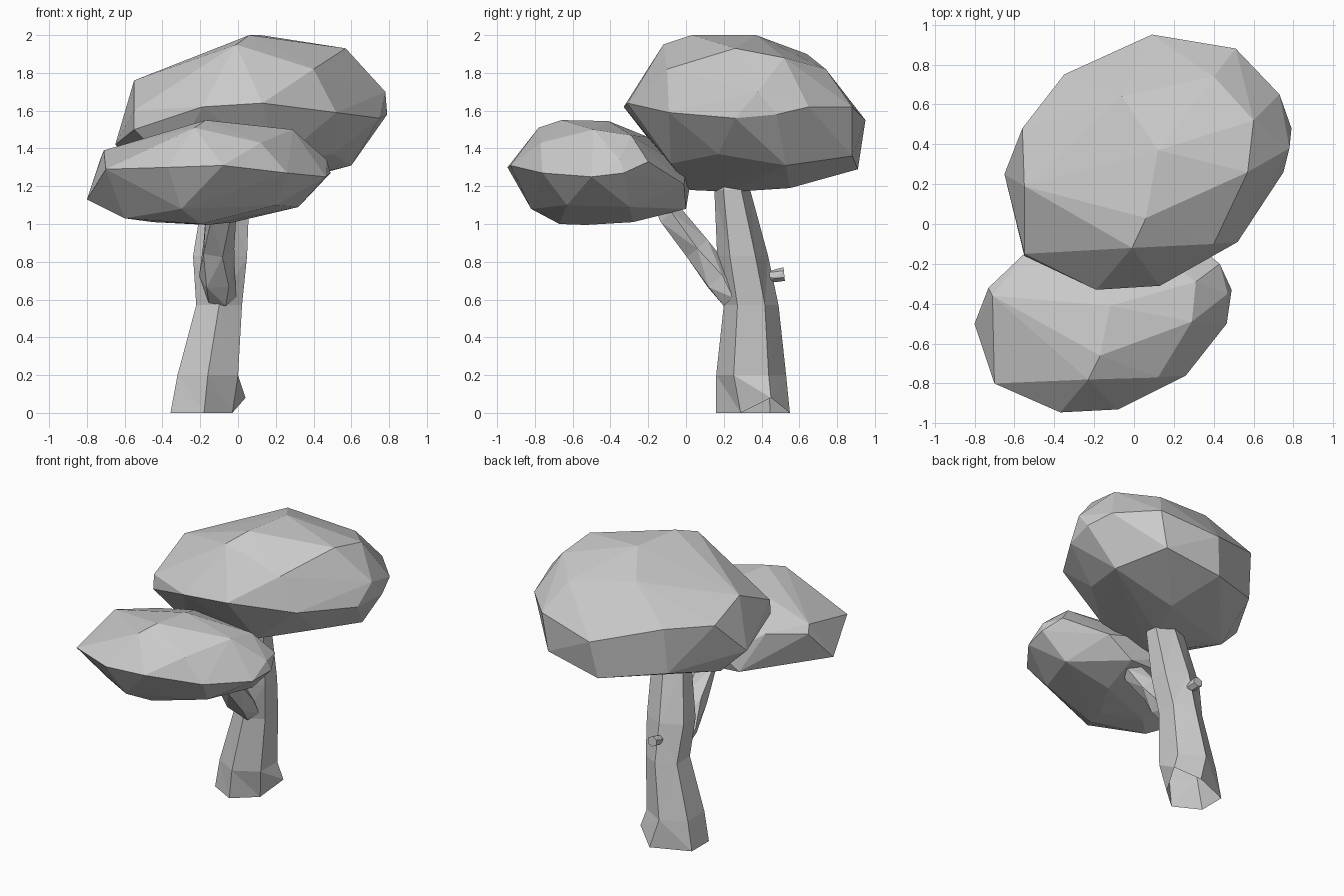
import bpy, bmesh, math
from mathutils import Vector


def finish(name, bm):
    bmesh.ops.recalc_face_normals(bm, faces=bm.faces[:])
    me = bpy.data.meshes.new(name)
    bm.to_mesh(me)
    bm.free()
    ob = bpy.data.objects.new(name, me)
    bpy.context.collection.objects.link(ob)
    return ob


def faceted_hull(name, points):
    """Low-poly clump: convex hull around a few guide points."""
    bm = bmesh.new()
    for p in points:
        bm.verts.new(p)
    bmesh.ops.convex_hull(bm, input=bm.verts[:])
    loose = [v for v in bm.verts if not v.link_faces]
    bmesh.ops.delete(bm, geom=loose, context='VERTS')
    return finish(name, bm)


def limb(name, rings, sides, tilt=(0, 0, 1), cap_start=True, moved=None):
    """Loft of rings (x, y, z, rx, ry, twist); tilt = axis the rings face."""
    bm = bmesh.new()
    q = Vector((0, 0, 1)).rotation_difference(Vector(tilt))
    loops = []
    for x, y, z, rx, ry, tw in rings:
        loop = []
        for i in range(sides):
            a = math.radians(tw) + math.tau * i / sides
            loop.append(bm.verts.new(Vector((x, y, z)) + q @ Vector((rx * math.cos(a), ry * math.sin(a), 0))))
        loops.append(loop)
    for i, co in (moved or {}).items():
        loops[0][i].co = co
    for a, b in zip(loops, loops[1:]):
        for i in range(sides):
            j = (i + 1) % sides
            bm.faces.new((a[i], a[j], b[j], b[i]))
    if cap_start:
        bm.faces.new(loops[0][::-1])
    bm.faces.new(loops[-1])
    bmesh.ops.triangulate(bm, faces=bm.faces[:])
    return finish(name, bm)


# Large upper canopy
faceted_hull("upper_canopy", [
    (0.06, 0.03, 2.0), (0.12, 0.37, 2.0), (-0.01, -0.12, 1.95), (0.57, 0.26, 1.93),
    (0.60, 0.52, 1.88), (0.40, -0.10, 1.82), (-0.06, 0.64, 1.90), (0.40, 0.74, 1.82),
    (-0.55, 0.19, 1.76), (-0.55, -0.15, 1.60), (-0.56, 0.48, 1.66), (-0.35, 0.75, 1.68),
    (0.78, 0.38, 1.70), (0.79, 0.48, 1.58), (0.75, 0.26, 1.56), (0.73, 0.65, 1.62),
    (0.51, 0.88, 1.62), (0.09, 0.95, 1.55), (0.52, -0.09, 1.59),
    (0.13, -0.31, 1.64), (-0.19, -0.33, 1.62), (-0.55, -0.16, 1.50), (-0.65, 0.25, 1.42),
    (0.60, 0.53, 1.31), (0.46, 0.88, 1.36), (0.05, 0.91, 1.29), (-0.36, 0.72, 1.36),
    (0.15, 0.55, 1.19), (0.00, 0.24, 1.17), (-0.10, 0.02, 1.18), (0.50, 0.17, 1.37),
    (-0.48, 0.30, 1.25), (0.20, -0.08, 1.32), (-0.35, -0.08, 1.30),
])

# Smaller front canopy
faceted_hull("lower_canopy", [
    (-0.17, -0.66, 1.55), (-0.12, -0.41, 1.545), (-0.23, -0.78, 1.51), (0.12, -0.77, 1.43),
    (0.29, -0.49, 1.50), (0.31, -0.29, 1.47), (0.47, -0.35, 1.34), (0.49, -0.33, 1.27),
    (0.465, -0.50, 1.25), (0.43, -0.20, 1.33), (0.26, -0.76, 1.27), (-0.08, -0.93, 1.31),
    (-0.37, -0.945, 1.30), (-0.70, -0.80, 1.29), (-0.71, -0.36, 1.39), (-0.80, -0.50, 1.13),
    (-0.73, -0.32, 1.34), (-0.53, -0.13, 1.36), (-0.20, -0.20, 1.46), (-0.10, 0.00, 1.29),
    (0.20, -0.01, 1.21), (-0.30, 0.02, 1.20), (0.32, -0.30, 1.09), (0.02, 0.00, 1.08),
    (0.20, -0.63, 1.10), (-0.16, -0.53, 0.995), (-0.20, -0.67, 1.00), (-0.02, -0.28, 1.01),
    (-0.45, -0.45, 1.01), (-0.60, -0.60, 1.03), (-0.30, -0.82, 1.08), (-0.40, -0.02, 1.10),
])

# Trunk, open underneath, with a root flare on the back right
limb("trunk", [
    (-0.18, 0.35, 0.00, 0.205, 0.19, 30),
    (-0.16, 0.345, 0.20, 0.185, 0.185, 30),
    (-0.10, 0.345, 0.57, 0.140, 0.145, 30),
    (-0.095, 0.30, 0.83, 0.165, 0.135, 30),
    (-0.06, 0.245, 1.18, 0.140, 0.095, 30),
    (-0.05, 0.25, 1.26, 0.100, 0.08, 30),
], 6, cap_start=False,
    moved={0: (0.04, 0.45, 0.08), 1: (-0.10, 0.55, 0.0), 5: (-0.03, 0.29, 0.0)})

# Side branch reaching into the lower canopy
limb("side_branch", [
    (-0.09, 0.25, 0.61, 0.080, 0.070, 0),
    (-0.11, 0.17, 0.71, 0.100, 0.085, 20),
    (-0.11, 0.06, 0.87, 0.090, 0.075, 0),
    (-0.09, -0.09, 1.05, 0.085, 0.070, 15),
    (-0.08, -0.13, 1.10, 0.060, 0.050, 15),
], 5, (0, -0.65, 0.76))

# Cut twig stub on the back of the trunk
limb("twig_stub", [
    (-0.10, 0.42, 0.72, 0.025, 0.025, 0),
    (-0.10, 0.47, 0.725, 0.036, 0.034, 20),
    (-0.10, 0.52, 0.735, 0.038, 0.036, 30),
], 6, (0, 1, 0.1))
